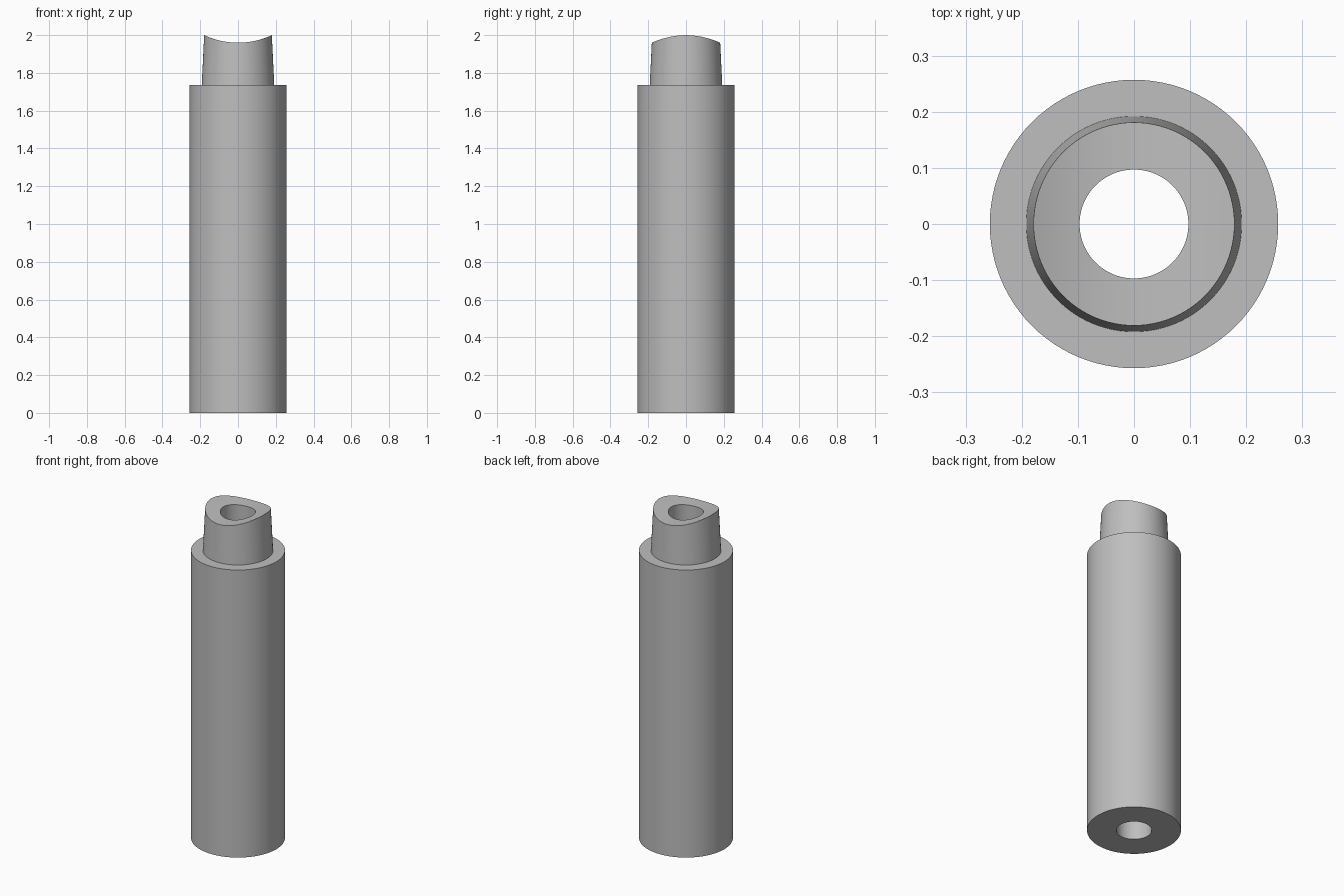
import bpy, bmesh, math

if "Cube" in bpy.data.objects:
    bpy.data.objects.remove(bpy.data.objects["Cube"])

SEG = 96
SADDLE_R, SADDLE_Z = 0.425, 2.385   # cylinder along y that scoops the tip


def saddle(x):
    return SADDLE_Z - math.sqrt(SADDLE_R ** 2 - x * x)


def taper(z):
    return 0.192 - 0.013 * (z - 1.735) / 0.265


def ring(bm, r, z):
    """Ring of vertices; z=None follows the saddle, r=None follows the taper."""
    verts = []
    for i in range(SEG):
        a = 2 * math.pi * i / SEG
        rr = r
        if r is None:
            rr = 0.18
            for _ in range(4):
                rr = taper(saddle(rr * math.cos(a)))
        x, y = rr * math.cos(a), rr * math.sin(a)
        verts.append(bm.verts.new((x, y, saddle(x) if z is None else z)))
    return verts


# closed profile: bore, base, barrel, shoulder, tapered spigot, saddle tip
profile = [(0.097, 0), (0.257, 0), (0.257, 1.735), (0.192, 1.735),
           (None, None), (0.16, None), (0.14, None), (0.118, None), (0.097, None)]
bm = bmesh.new()
rings = [ring(bm, r, z) for r, z in profile]
for k, a in enumerate(rings):
    b = rings[(k + 1) % len(rings)]
    for i in range(SEG):
        j = (i + 1) % SEG
        bm.faces.new((a[i], a[j], b[j], b[i]))
bmesh.ops.recalc_face_normals(bm, faces=bm.faces)

mesh = bpy.data.meshes.new("branch_pipe")
bm.to_mesh(mesh)
bm.free()
pipe = bpy.data.objects.new("branch_pipe", mesh)
bpy.context.collection.objects.link(pipe)

grey = bpy.data.materials.new("plain grey")
grey.diffuse_color = (0.52, 0.52, 0.52, 1)
grey.use_nodes = True
grey.node_tree.nodes["Principled BSDF"].inputs["Base Color"].default_value = grey.diffuse_color
mesh.materials.append(grey)

bpy.context.view_layer.objects.active = pipe
pipe.select_set(True)
bpy.ops.object.shade_smooth_by_angle(angle=math.radians(30))
